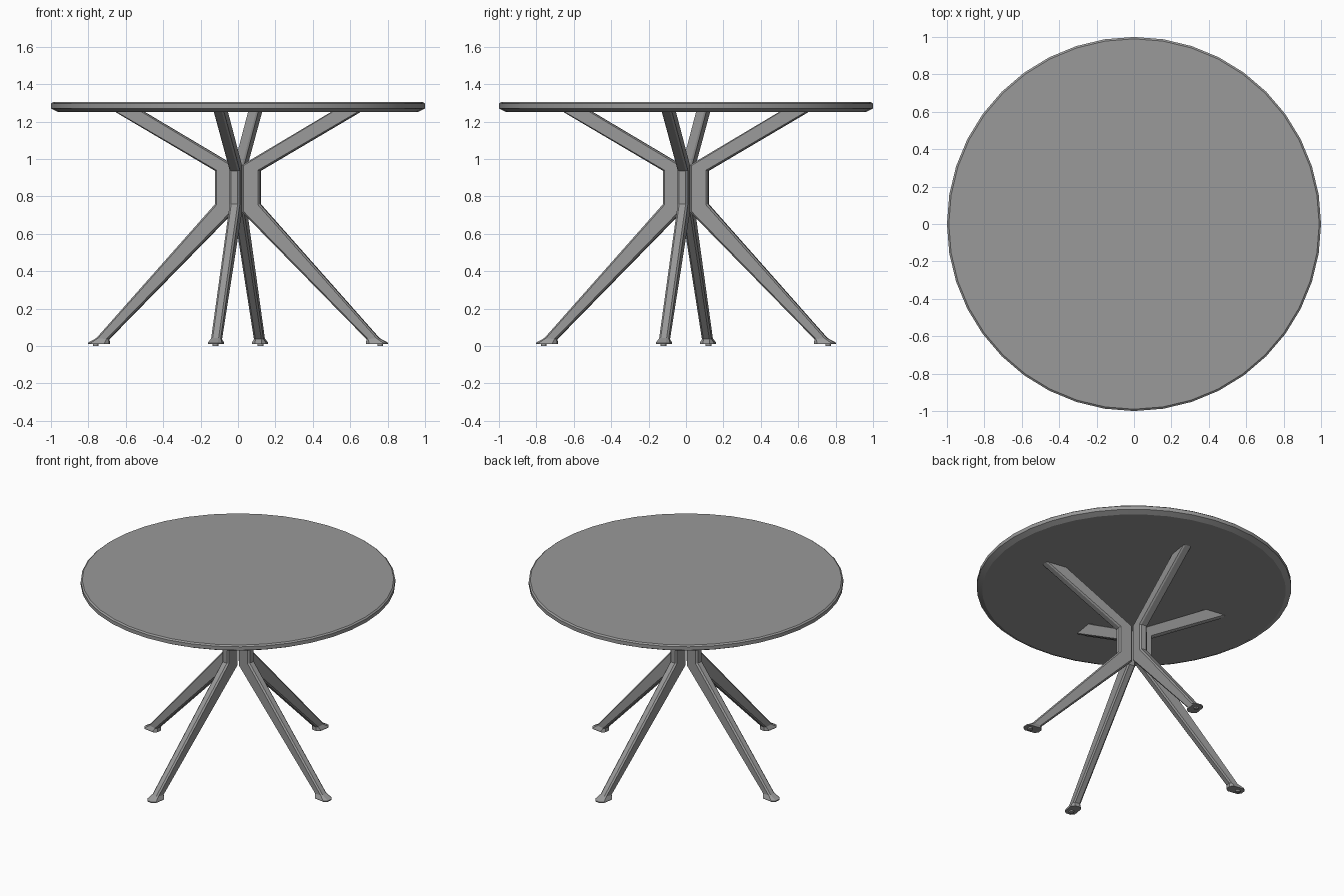
import bpy, bmesh, math
from mathutils import Vector, Matrix

if "Cube" in bpy.data.objects:
    bpy.data.objects.remove(bpy.data.objects["Cube"])

# Dark grey finish for the whole table
finish = bpy.data.materials.new("dark_grey")
finish.diffuse_color = (0.32, 0.32, 0.32, 1)
finish.use_nodes = True
finish.node_tree.nodes["Principled BSDF"].inputs["Base Color"].default_value = finish.diffuse_color


def make_object(name, bm, angle=None):
    bmesh.ops.recalc_face_normals(bm, faces=bm.faces[:])
    mesh = bpy.data.meshes.new(name)
    bm.to_mesh(mesh)
    bm.free()
    mesh.materials.append(finish)
    obj = bpy.data.objects.new(name, mesh)
    bpy.context.collection.objects.link(obj)
    if angle:
        bpy.ops.object.select_all(action='DESELECT')
        obj.select_set(True)
        bpy.context.view_layer.objects.active = obj
        bpy.ops.object.shade_smooth_by_angle(angle=math.radians(angle))
    return obj


def loft(bm, rings):
    """Skin a list of closed point rings and cap both ends."""
    loops = [[bm.verts.new(p) for p in ring] for ring in rings]
    n = len(loops[0])
    for a, b in zip(loops, loops[1:]):
        for i in range(n):
            j = (i + 1) % n
            bm.faces.new((a[i], a[j], b[j], b[i]))
    bm.faces.new(loops[0])
    bm.faces.new(loops[-1])


def circle(r, z, n, cx=0.0):
    return [Vector((cx + r * math.cos(2 * math.pi * i / n),
                    r * math.sin(2 * math.pi * i / n), z)) for i in range(n)]


def section(outer, inner, width, cut):
    """Chamfered rectangle spanning outer to inner in the radial plane."""
    o, i = Vector((outer[0], 0, outer[1])), Vector((inner[0], 0, inner[1]))
    t = cut / (o - i).length
    h = width / 2
    uv = [(0, h - cut), (t, h), (1 - t, h), (1, h - cut),
          (1, cut - h), (1 - t, -h), (t, -h), (0, cut - h)]
    return [o.lerp(i, u) + Vector((0, v, 0)) for u, v in uv]


# Round top: 40 sides, crisp upper chamfer and undercut lower edge
bm = bmesh.new()
loft(bm, [circle(r, z, 40) for r, z in
          [(0.965, 1.252), (1.0, 1.270), (1.0, 1.295), (0.990, 1.303)]])
make_object("table_top", bm, 22)

# Leg stations (outer point, inner point, width, chamfer) from arm tip to foot
STATIONS = [
    ((0.665, 1.253), (0.51, 1.253), 0.055, 0.010),
    ((0.121, 0.936), (0.025, 0.968), 0.055, 0.010),
    ((0.121, 0.759), (0.025, 0.715), 0.055, 0.010),
    ((0.764, 0.042), (0.698, 0.036), 0.052, 0.010),
    ((0.810, 0.017), (0.696, 0.017), 0.076, 0.020),
    ((0.810, 0.010), (0.696, 0.010), 0.076, 0.020),
]

# Four bent legs, each with a small glide under the foot
for k, side in enumerate(("right", "back", "left", "front")):
    turn = Matrix.Rotation(math.radians(90 * k - 9), 4, 'Z')
    bm = bmesh.new()
    loft(bm, [section(*s) for s in STATIONS])
    bm.transform(turn)
    make_object(side + "_leg", bm)
    bm = bmesh.new()
    loft(bm, [circle(0.016, z, 12, 0.77) for z in (0.0, 0.012)])
    bm.transform(turn)
    make_object(side + "_foot_glide", bm, 40)
